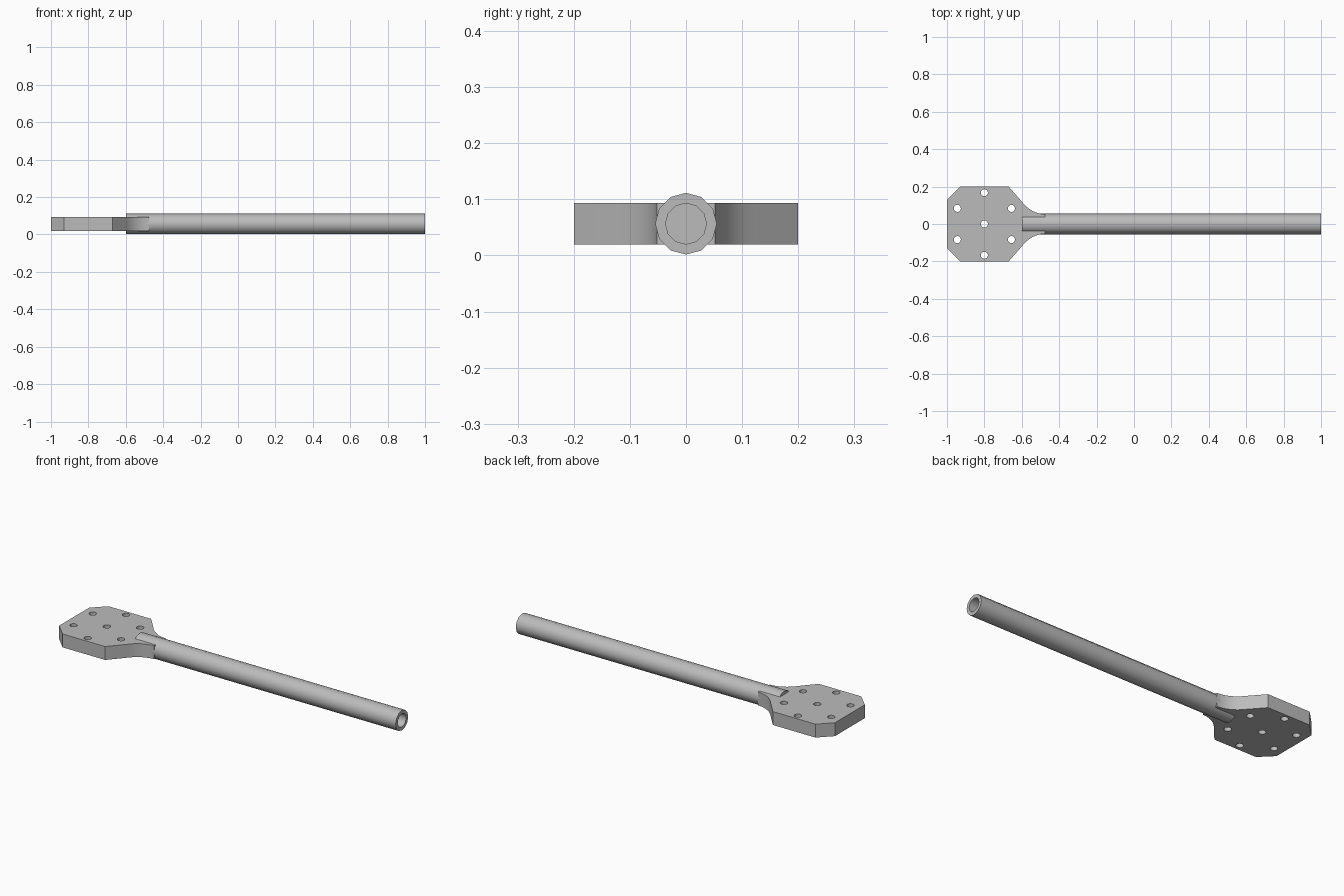
import bpy, bmesh
from math import sin, cos, pi
from mathutils import Matrix, Vector

if "Cube" in bpy.data.objects:
    bpy.data.objects.remove(bpy.data.objects["Cube"], do_unlink=True)

AXIS_Z = 0.0565
PLATE_X = -0.8

grey = bpy.data.materials.new("light_grey")
grey.use_nodes = True
grey.diffuse_color = (0.5, 0.5, 0.5, 1)
grey.node_tree.nodes["Principled BSDF"].inputs["Base Color"].default_value = (0.5, 0.5, 0.5, 1)


def ring(cx, cy, r, n):
    return [(cx + r * cos(2 * pi * i / n), cy + r * sin(2 * pi * i / n)) for i in range(n)]


def extruded_sheet(name, loops, half):
    """Solid plate from an outline and hole loops."""
    curve = bpy.data.curves.new(name, "CURVE")
    curve.dimensions, curve.fill_mode, curve.extrude = "2D", "BOTH", half
    for loop in loops:
        sp = curve.splines.new("POLY")
        sp.points.add(len(loop) - 1)
        for p, (x, y) in zip(sp.points, loop):
            p.co = (x, y, 0, 1)
        sp.use_cyclic_u = True
    temp = bpy.data.objects.new(name + "_curve", curve)
    bpy.context.collection.objects.link(temp)
    bpy.context.view_layer.update()
    deps = bpy.context.evaluated_depsgraph_get()
    mesh = bpy.data.meshes.new_from_object(temp.evaluated_get(deps))
    bpy.data.objects.remove(temp, do_unlink=True)
    mesh.name = name
    obj = bpy.data.objects.new(name, mesh)
    bpy.context.collection.objects.link(obj)
    bm = bmesh.new()
    bm.from_mesh(mesh)
    bmesh.ops.remove_doubles(bm, verts=bm.verts, dist=1e-5)
    bmesh.ops.recalc_face_normals(bm, faces=bm.faces)
    bm.to_mesh(mesh)
    bm.free()
    return obj


def finish(obj, angle):
    obj.data.materials.clear()
    obj.data.materials.append(grey)
    bpy.ops.object.select_all(action="DESELECT")
    obj.select_set(True)
    bpy.context.view_layer.objects.active = obj
    bpy.ops.object.shade_smooth_by_angle(angle=angle)


# Mounting plate: chamfered corners, concave neck flowing into the tube
a, b, c = Vector((-0.6, 0.12)), Vector((-0.55, 0.055)), Vector((-0.475, 0.052))
neck = [tuple(a * (1 - t) ** 2 + b * 2 * t * (1 - t) + c * t * t)
        for t in (i / 8 for i in range(9))]
side = [(-1, 0.13), (-0.93, 0.2), (-0.67, 0.2)] + neck + [(-0.475, 0.036)]
outline = side + [(x, -y) for x, y in reversed(side)]
holes = [ring(PLATE_X, 0, 0.019, 16)]
holes += [ring(PLATE_X + x, y, 0.019, 16) for x, y in ring(0, 0, 0.167, 12)[1::2]
          if False] + [ring(PLATE_X + 0.167 * cos(k), 0.167 * sin(k), 0.019, 16)
                       for k in (pi / 6 + i * pi / 3 for i in range(6))]
plate = extruded_sheet("mounting_plate", [outline] + holes, 0.037)
plate.location.z = AXIS_Z
finish(plate, 0.4)

# Tube: outer wall, open rim, blind bore and closed tip, spun around its axis
profile = [(-0.6, 0), (-0.6, 0.055), (1, 0.055), (1, 0.0365), (-0.48, 0.0365), (-0.48, 0)]
bm = bmesh.new()
verts = [bm.verts.new((x, 0, r)) for x, r in profile]
edges = [bm.edges.new(pair) for pair in zip(verts, verts[1:])]
bmesh.ops.spin(bm, geom=verts + edges, cent=(0, 0, 0), axis=(1, 0, 0),
               angle=2 * pi, steps=12, use_merge=True)
bmesh.ops.remove_doubles(bm, verts=bm.verts, dist=1e-5)
bmesh.ops.recalc_face_normals(bm, faces=bm.faces)
mesh = bpy.data.meshes.new("handle_tube")
bm.to_mesh(mesh)
bm.free()
tube = bpy.data.objects.new("handle_tube", mesh)
tube.location.z = AXIS_Z
bpy.context.collection.objects.link(tube)
finish(tube, 0.6)
